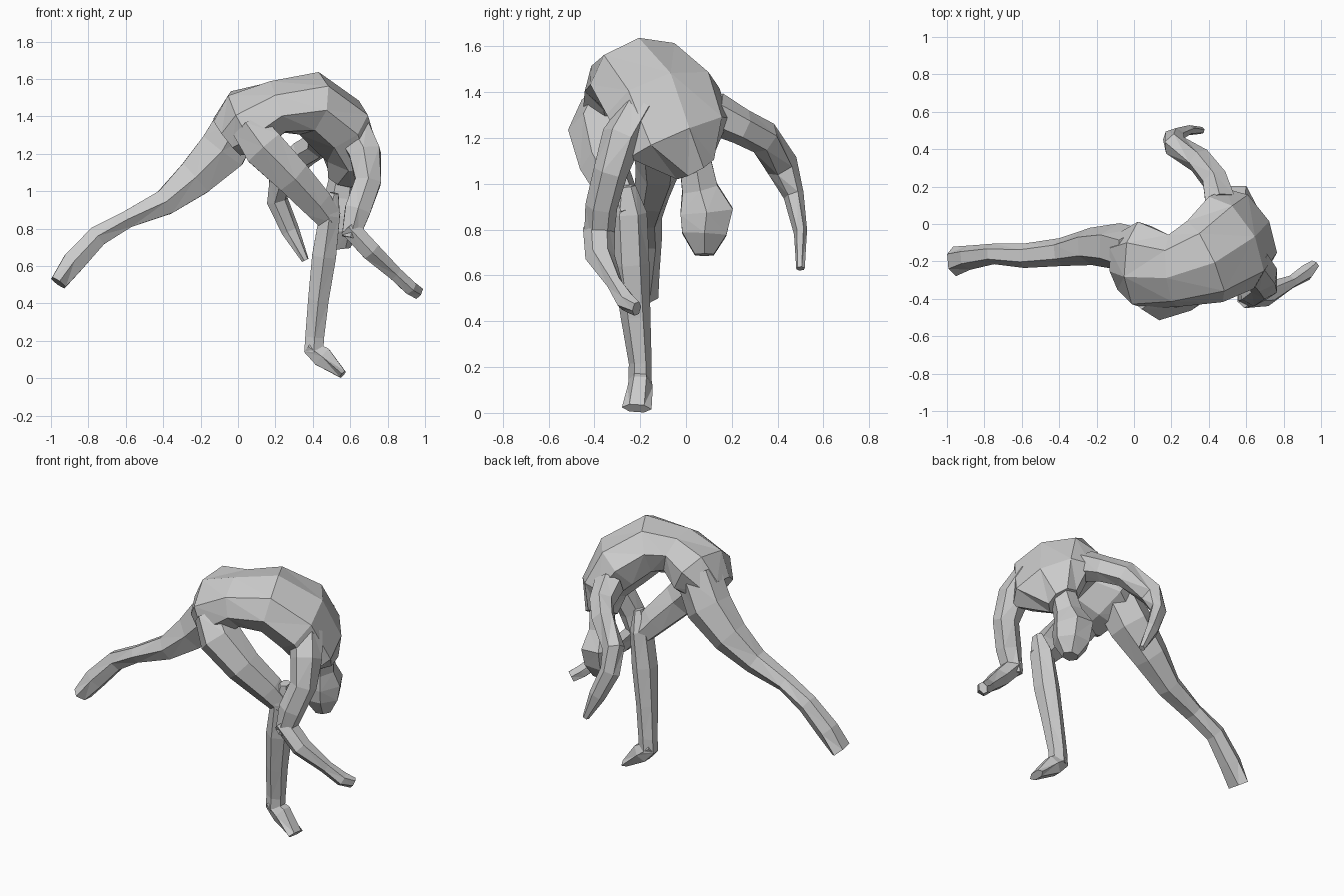
import bpy, bmesh
from math import cos, sin, pi
from mathutils import Vector


def loft(name, rings, hint, sides=6):
    """Skin faceted oval rings (x, y, z, half width, half depth); hint is the width direction."""
    bm = bmesh.new()
    centres = [Vector(r[:3]) for r in rings]
    loops = []
    for i, (c, r) in enumerate(zip(centres, rings)):
        tangent = (centres[min(i + 1, len(rings) - 1)] - centres[max(i - 1, 0)]).normalized()
        h = Vector(hint)
        u = (h - tangent * h.dot(tangent)).normalized()
        v = tangent.cross(u)
        loops.append([bm.verts.new(c + u * r[3] * cos(2 * pi * k / sides)
                                   + v * r[4] * 1.06 * sin(2 * pi * k / sides))
                      for k in range(sides)])
    for a, b in zip(loops, loops[1:]):
        for k in range(sides):
            n = (k + 1) % sides
            bm.faces.new((a[k], a[n], b[n], b[k]))
    bm.faces.new(loops[0])
    bm.faces.new(loops[-1])
    bmesh.ops.triangulate(bm, faces=bm.faces[:])
    bmesh.ops.recalc_face_normals(bm, faces=bm.faces[:])
    mesh = bpy.data.meshes.new(name)
    bm.to_mesh(mesh)
    bm.free()
    obj = bpy.data.objects.new(name, mesh)
    bpy.context.collection.objects.link(obj)
    return obj


# Arched trunk from pelvis over to the neck
loft("torso", [
    (-0.06, -0.21, 1.29, .17, .11),
    (0.04, -0.22, 1.37, .25, .17),
    (0.21, -0.25, 1.45, .20, .14),
    (0.38, -0.20, 1.47, .24, .165),
    (0.52, -0.10, 1.36, .28, .17),
    (0.60, -0.03, 1.20, .26, .13),
    (0.57, 0.04, 1.07, .10, .09)], (0.38, -0.90, -0.15), 8)

# Hanging head
loft("head", [
    (0.57, 0.04, 1.10, .075, .075),
    (0.55, 0.06, 0.98, .085, .085),
    (0.54, 0.09, 0.88, .12, .125),
    (0.54, 0.08, 0.78, .11, .105),
    (0.55, 0.08, 0.69, .05, .045)], (1, 0, 0))

# Stretched rear leg with its foot
loft("rear_leg", [
    (0.02, -0.15, 1.40, .13, .13),
    (-0.08, -0.12, 1.22, .125, .14),
    (-0.23, -0.12, 1.07, .10, .11),
    (-0.39, -0.15, 0.94, .075, .075),
    (-0.59, -0.17, 0.85, .065, .05),
    (-0.75, -0.16, 0.76, .055, .06),
    (-0.88, -0.18, 0.62, .065, .065),
    (-0.96, -0.20, 0.51, .08, .048)], (0, 1, 0))

# Supporting front leg
loft("front_thigh", [
    (0.06, -0.34, 1.34, .12, .10),
    (0.14, -0.38, 1.23, .135, .12),
    (0.29, -0.36, 1.08, .105, .105),
    (0.42, -0.29, 0.94, .085, .09),
    (0.49, -0.25, 0.85, .07, .07)], (0, 1, 0))
loft("front_shin", [
    (0.515, -0.26, 0.99, .04, .025),
    (0.49, -0.25, 0.87, .08, .06),
    (0.46, -0.24, 0.65, .08, .07),
    (0.43, -0.22, 0.42, .065, .06),
    (0.41, -0.20, 0.22, .05, .055),
    (0.405, -0.20, 0.14, .05, .055)], (0, 1, 0))
loft("front_foot", [
    (0.375, -0.20, 0.17, .045, .04),
    (0.45, -0.20, 0.115, .055, .06),
    (0.56, -0.215, 0.02, .065, .023)], (0, 1, 0))

# Near arm, bent at the elbow
loft("near_upper_arm", [
    (0.62, -0.20, 1.32, .09, .10),
    (0.68, -0.28, 1.20, .09, .09),
    (0.695, -0.33, 1.05, .075, .075),
    (0.64, -0.37, 0.90, .07, .075),
    (0.60, -0.38, 0.75, .065, .05)], (0, 1, 0))
loft("near_forearm", [
    (0.59, -0.38, 0.81, .07, .055),
    (0.71, -0.375, 0.68, .065, .055),
    (0.84, -0.31, 0.56, .035, .04),
    (0.92, -0.26, 0.485, .045, .04),
    (0.965, -0.215, 0.455, .025, .035)], (0, 1, 0))

# Far arm reaching behind and down
loft("far_arm", [
    (0.46, 0.12, 1.31, .09, .09),
    (0.43, 0.24, 1.25, .075, .075),
    (0.35, 0.34, 1.20, .07, .075),
    (0.22, 0.42, 1.08, .065, .07),
    (0.21, 0.47, 0.95, .06, .04),
    (0.28, 0.50, 0.79, .05, .025),
    (0.36, 0.50, 0.63, .02, .018)], (1, 0.3, 0.5))
